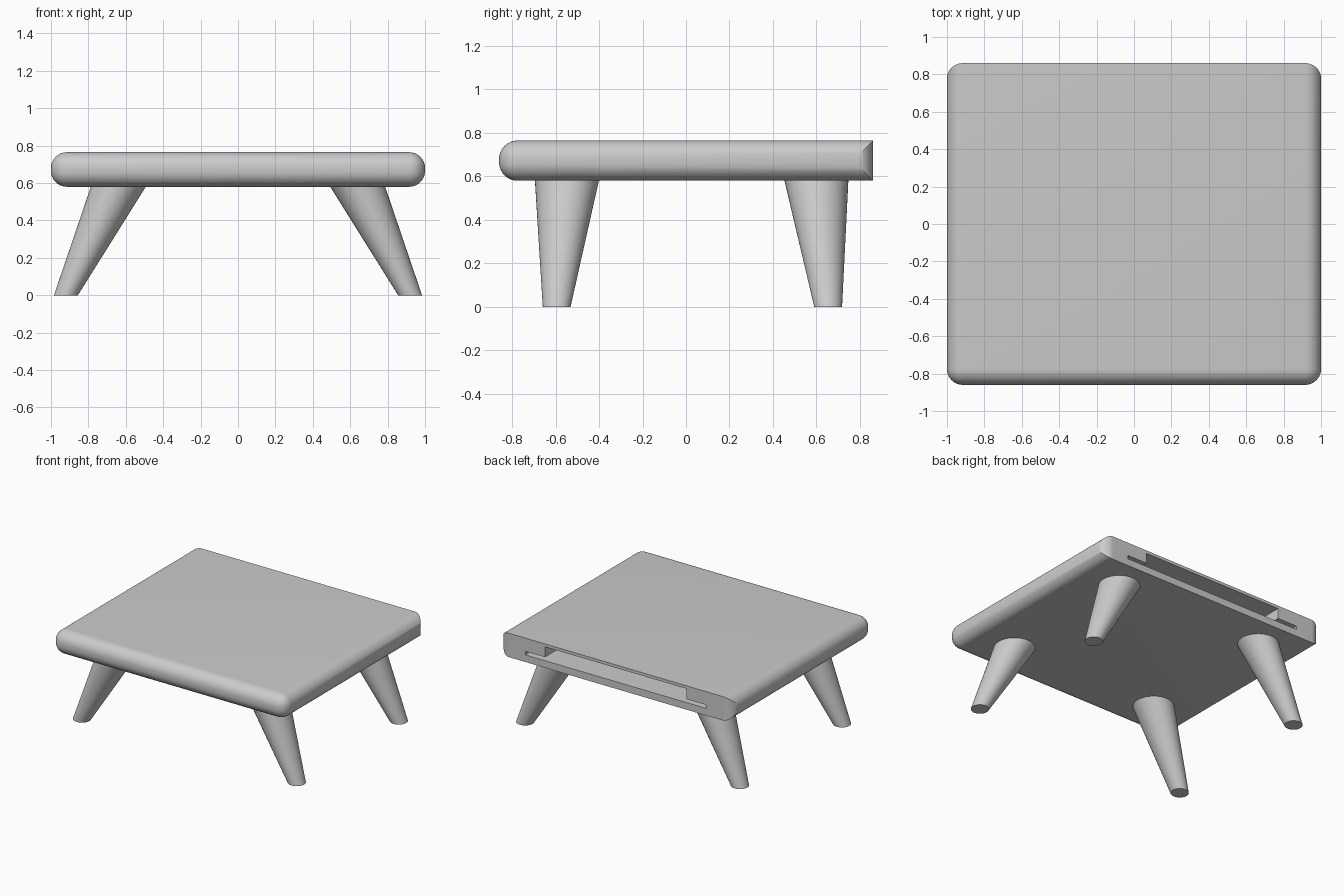
import bpy, bmesh, math
from mathutils import Vector

cube = bpy.data.objects.get("Cube")
if cube:
    bpy.data.objects.remove(cube, do_unlink=True)

BOTTOM, TOP, BACK, RADIUS = 0.58, 0.765, 0.86, 0.085

grey = bpy.data.materials.new("plain_grey")
grey.use_nodes = True
colour = (0.6, 0.6, 0.6, 1)
grey.diffuse_color = colour
grey.node_tree.nodes["Principled BSDF"].inputs["Base Color"].default_value = colour


def finish(name, bm):
    bmesh.ops.recalc_face_normals(bm, faces=bm.faces)
    mesh = bpy.data.meshes.new(name)
    bm.to_mesh(mesh)
    bm.free()
    mesh.materials.append(grey)
    obj = bpy.data.objects.new(name, mesh)
    bpy.context.collection.objects.link(obj)
    return obj


def prism(name, points, sweep):
    """Extrude a closed outline along a vector."""
    bm = bmesh.new()
    face = bm.faces.new([bm.verts.new(p) for p in points])
    new = bmesh.ops.extrude_face_region(bm, geom=[face])["geom"]
    moved = [v for v in new if isinstance(v, bmesh.types.BMVert)]
    bmesh.ops.translate(bm, verts=moved, vec=sweep)
    return finish(name, bm)


def cut(target, cutter, operation):
    mod = target.modifiers.new(cutter.name, "BOOLEAN")
    mod.operation, mod.solver, mod.object = operation, "EXACT", cutter
    bpy.context.view_layer.objects.active = target
    bpy.ops.object.modifier_apply(modifier=mod.name)
    bpy.data.objects.remove(cutter, do_unlink=True)


def smooth(obj):
    bpy.ops.object.select_all(action="DESELECT")
    obj.select_set(True)
    bpy.context.view_layer.objects.active = obj
    bpy.ops.object.shade_smooth_by_angle(angle=math.radians(30))


# Rounded slab, made overlong so that its back can be cut flat
bm = bmesh.new()
bmesh.ops.create_cube(bm, size=1)
bmesh.ops.scale(bm, verts=bm.verts, vec=(2, 2 * BACK + 0.4, TOP - BOTTOM))
bmesh.ops.translate(bm, verts=bm.verts, vec=(0, 0.2, (TOP + BOTTOM) / 2))
bmesh.ops.bevel(bm, geom=bm.edges[:], offset=RADIUS, offset_type="OFFSET",
                segments=10, profile=0.5, affect="EDGES")
slab = finish("table_top", bm)

# Flat back with rounded upright corners
arc = []
for i in range(13):
    a = math.pi / 2 * i / 12
    arc.append((1.001 - RADIUS + RADIUS * math.cos(a), BACK - RADIUS + RADIUS * math.sin(a)))
right = [(1.5, -1.5), (1.5, BACK - RADIUS)] + arc
outline = right + [(-x, y) for x, y in reversed(right)]
cut(slab, prism("back_trim", [(x, y, 0.4) for x, y in outline], Vector((0, 0, 0.6))), "INTERSECT")

# Pocket open at the back: tall middle with a thin slot at each side
half = [(0.775, 0.635), (0.775, 0.662), (0.605, 0.662), (0.605, 0.742)]
section = half + [(-x, z) for x, z in reversed(half)]
cut(slab, prism("pocket", [(x, 1.0, z) for x, z in section], Vector((0, -1.7, 0))), "DIFFERENCE")
smooth(slab)


# Splayed tapering legs with level ends
def leg(name, top, foot):
    bm = bmesh.new()
    bmesh.ops.create_cone(bm, cap_ends=True, segments=48, radius1=0.064,
                          radius2=0.147, depth=BOTTOM)
    for v in bm.verts:
        centre = top if v.co.z > 0 else foot
        v.co += Vector((centre[0], centre[1], BOTTOM / 2))
    smooth(finish(name, bm))


for side, sign in (("left", 1), ("right", -1)):
    leg("front_leg_" + side, (sign * 0.64, -0.548), (sign * 0.92, -0.595))
    leg("back_leg_" + side, (sign * 0.64, 0.6), (sign * 0.92, 0.654))
